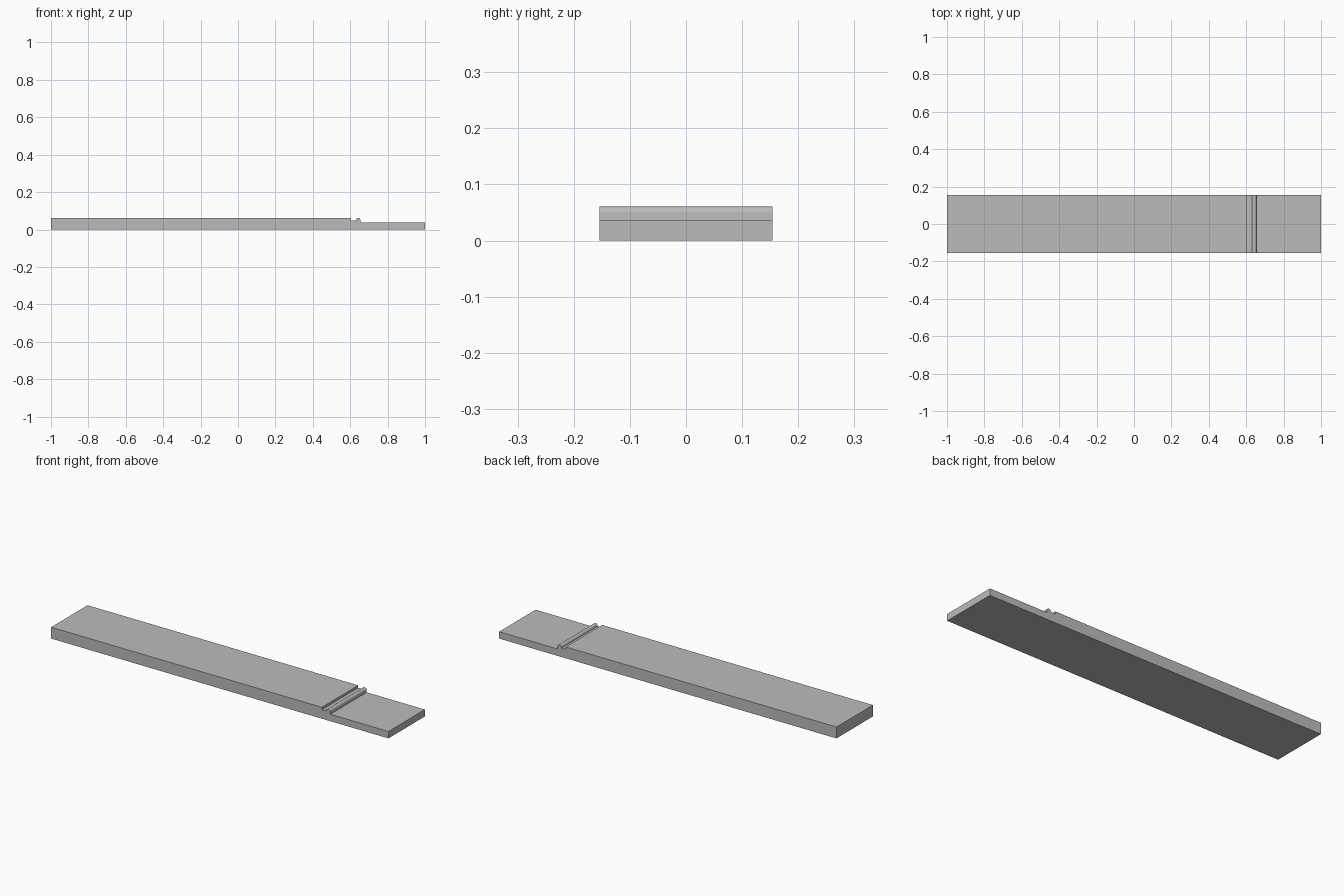
import bpy, bmesh, math

cube = bpy.data.objects.get("Cube")
if cube:
    bpy.data.objects.remove(cube, do_unlink=True)

grey = bpy.data.materials.new("plain_grey")
grey.use_nodes = True
color = (0.5, 0.5, 0.5, 1)
grey.diffuse_color = color
grey.node_tree.nodes["Principled BSDF"].inputs["Base Color"].default_value = color

HALF_WIDTH = 0.154
TOP, TONGUE, GROOVE = 0.061, 0.037, 0.048
RIDGE_X, RIDGE_Z, RIDGE_R = 0.643, 0.049, 0.012

# Side profile: thick plank, shallow groove, rounded ridge, thin tongue
profile = [(-1, 0), (1, 0), (1, TONGUE), (RIDGE_X + RIDGE_R, TONGUE)]
STEPS = 12
for i in range(STEPS + 1):
    a = math.pi * i / STEPS
    profile.append((RIDGE_X + RIDGE_R * math.cos(a), RIDGE_Z + RIDGE_R * math.sin(a)))
profile += [(RIDGE_X - RIDGE_R, GROOVE), (0.605, GROOVE), (0.605, TOP), (-1, TOP)]

# Extrude the profile across the width
bm = bmesh.new()
face = bm.faces.new([bm.verts.new((x, -HALF_WIDTH, z)) for x, z in profile])
ext = bmesh.ops.extrude_face_region(bm, geom=[face])
moved = [g for g in ext["geom"] if isinstance(g, bmesh.types.BMVert)]
bmesh.ops.translate(bm, verts=moved, vec=(0, 2 * HALF_WIDTH, 0))
bmesh.ops.recalc_face_normals(bm, faces=bm.faces)
mesh = bpy.data.meshes.new("stepped_plank")
bm.to_mesh(mesh)
bm.free()
mesh.materials.append(grey)
plank = bpy.data.objects.new("stepped_plank", mesh)
bpy.context.collection.objects.link(plank)

# Smooth only the rounded ridge
bpy.ops.object.select_all(action="DESELECT")
plank.select_set(True)
bpy.context.view_layer.objects.active = plank
bpy.ops.object.shade_smooth_by_angle(angle=math.radians(30))
